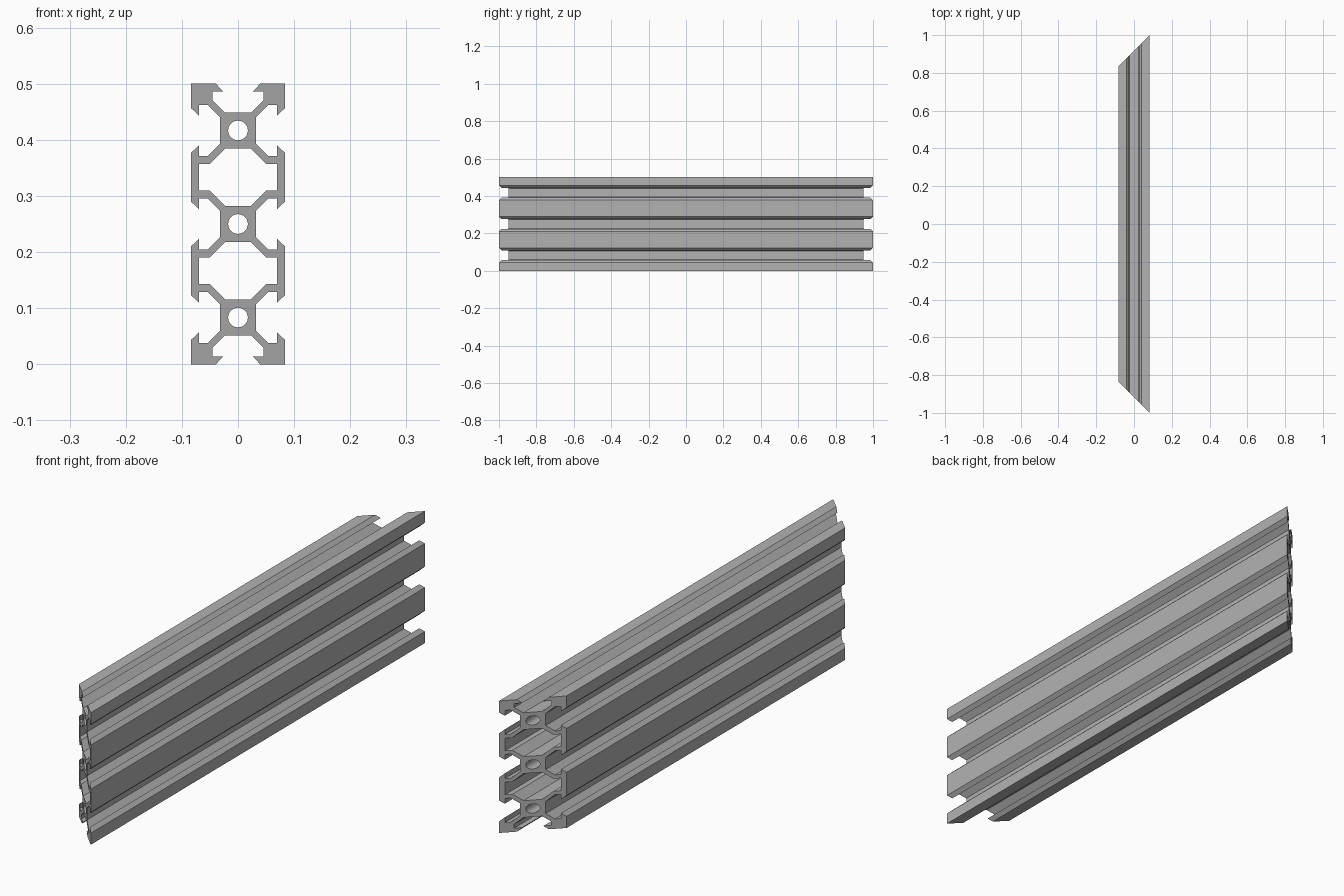
import bpy
import bmesh
import math

cube = bpy.data.objects.get("Cube")
if cube:
    bpy.data.objects.remove(cube, do_unlink=True)

UNIT = 1 / 120            # profile is drawn in millimetres
HALF = 10                 # half width of one square module
CENTRES = (10, 30, 50)    # module centre heights
MID_LENGTH = 110          # half length along the centre line

# Half of one slot: (distance from module centre, offset along the face)
SLOT = [(10, 4.75), (8.3, 3.1), (8.3, 5.5), (6.55, 5.5), (3.8, 2.75)]


def mirrored(side):
    """Close a right-hand path with its left-hand mirror image."""
    return side + [(-x, z) for x, z in reversed(side)]


def outer_outline():
    # Bottom slot, corner, side slots, corner, top slot
    side = [(v, HALF - u + 0) for u, v in reversed(SLOT)]
    side.append((HALF, 0))
    for c in CENTRES:
        side += [(u, c - v) for u, v in SLOT]
        side += [(u, c + v) for u, v in reversed(SLOT)]
    top = CENTRES[-1]
    side.append((HALF, top + HALF))
    side += [(v, top + u) for u, v in SLOT]
    return mirrored(side)


def cavity_outline(c):
    # Hollow between two neighbouring modules
    lower = [(2.75, -6.15), (6.05, -2.85), (8.3, -2.85)]
    side = lower + [(x, -z) for x, z in reversed(lower)]
    return mirrored([(x, c + z) for x, z in side])


def bore_outline(c, radius=2.1, sides=40):
    return [(radius * math.cos(i * math.tau / sides),
             c + radius * math.sin(i * math.tau / sides)) for i in range(sides)]


# Cross-section with cavities and bores
loops = [outer_outline()]
loops += [cavity_outline((a + b) / 2) for a, b in zip(CENTRES, CENTRES[1:])]
loops += [bore_outline(c) for c in CENTRES]

bm = bmesh.new()
for loop in loops:
    verts = [bm.verts.new((x, -1, z)) for x, z in loop]
    for a, b in zip(verts, verts[1:] + verts[:1]):
        bm.edges.new((a, b))
bmesh.ops.triangle_fill(bm, edges=bm.edges[:], use_beauty=True, normal=(0, -1, 0))

# Extrude along y
result = bmesh.ops.extrude_face_region(bm, geom=bm.faces[:], use_keep_orig=True)
for v in result["geom"]:
    if isinstance(v, bmesh.types.BMVert):
        v.co.y = 1

# Mitre both ends at 45 degrees and scale to size
for v in bm.verts:
    v.co.y *= MID_LENGTH + v.co.x
    v.co *= UNIT
bmesh.ops.recalc_face_normals(bm, faces=bm.faces[:])

mesh = bpy.data.meshes.new("slotted_rail")
bm.to_mesh(mesh)
bm.free()
rail = bpy.data.objects.new("slotted_rail", mesh)
bpy.context.collection.objects.link(rail)

# Aluminium grey
colour = (0.45, 0.45, 0.45, 1)
mat = bpy.data.materials.new("aluminium_grey")
mat.use_nodes = True
mat.diffuse_color = colour
for node in mat.node_tree.nodes:
    if node.type == "BSDF_PRINCIPLED":
        node.inputs["Base Color"].default_value = colour
mesh.materials.append(mat)

# Smooth bores, crisp profile edges
bpy.ops.object.select_all(action="DESELECT")
rail.select_set(True)
bpy.context.view_layer.objects.active = rail
bpy.ops.object.shade_smooth_by_angle(angle=math.radians(30))
